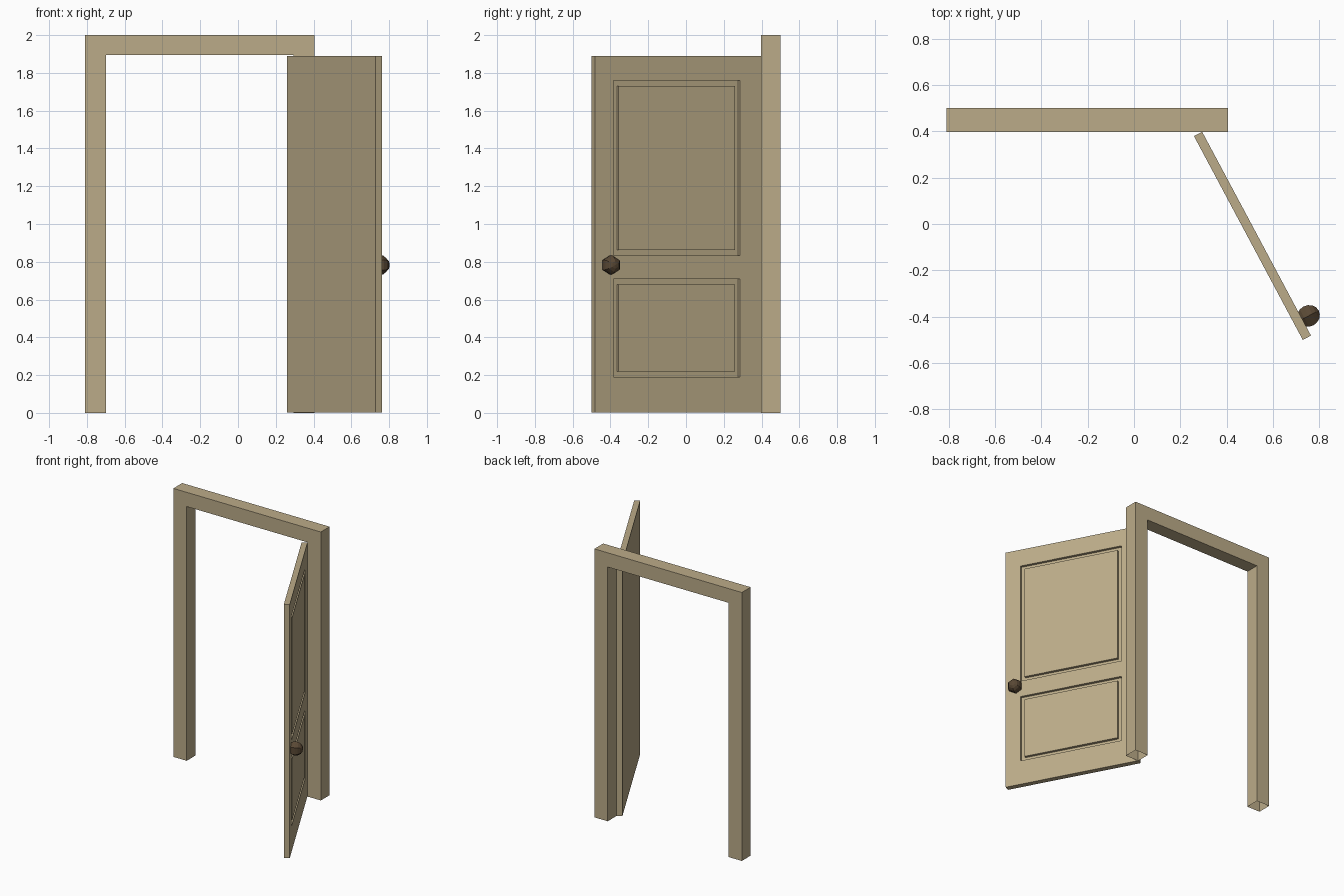
import bpy, bmesh, math
from mathutils import Vector, Matrix

if "Cube" in bpy.data.objects:
    bpy.data.objects.remove(bpy.data.objects["Cube"])


def material(name, rgb):
    m = bpy.data.materials.new(name)
    m.diffuse_color = (*rgb, 1)
    m.use_nodes = True
    m.node_tree.nodes["Principled BSDF"].inputs["Base Color"].default_value = m.diffuse_color
    return m


def add_object(name, bm, mat, matrix=Matrix()):
    mesh = bpy.data.meshes.new(name)
    bm.to_mesh(mesh)
    bm.free()
    mesh.materials.append(mat)
    ob = bpy.data.objects.new(name, mesh)
    ob.matrix_world = matrix
    bpy.context.collection.objects.link(ob)
    return ob


wood = material("painted_wood", (0.50, 0.41, 0.25))
bronze = material("dark_bronze", (0.10, 0.065, 0.035))

# Door frame: upside-down U profile, extruded in depth, open at the feet
X0, X1, W, TOP = -0.81, 0.405, 0.11, 2.0
outline = [(X0, 0), (X0, TOP), (X1, TOP), (X1, 0),
           (X1 - W, 0), (X1 - W, TOP - 0.106), (X0 + W, TOP - 0.106), (X0 + W, 0)]
bm = bmesh.new()
face = bm.faces.new([bm.verts.new((x, 0.396, z)) for x, z in outline])
ext = bmesh.ops.extrude_face_region(bm, geom=[face], use_keep_orig=True)
bmesh.ops.translate(bm, vec=(0, 0.104, 0),
                    verts=[v for v in ext["geom"] if isinstance(v, bmesh.types.BMVert)])
bmesh.ops.recalc_face_normals(bm, faces=bm.faces)
feet = [f for f in bm.faces if all(v.co.z < 1e-4 for v in f.verts)]
bmesh.ops.delete(bm, geom=feet, context='FACES_ONLY')
add_object("door_frame", bm, wood)

# Door leaf, in its own space: x from hinge to latch, panelled face at y = 0
L, T, Z0, Z1 = 0.997, 0.04, 0.002, 1.89
swing = (Matrix.Translation((0.294, 0.398, 0))
         @ Matrix.Rotation(math.radians(-61.9), 4, 'Z'))
S0, S1 = 0.127, 0.885
PANELS = [(0.191, 0.708), (0.833, 1.759)]
bm = bmesh.new()
bmesh.ops.create_cube(bm, size=1, matrix=Matrix.Translation((L / 2, -T / 2, (Z0 + Z1) / 2))
                      @ Matrix.Diagonal((L, T, Z1 - Z0, 1)))
cuts = [((s, 0, 0), (1, 0, 0)) for s in (S0, S1)]
cuts += [((0, 0, z), (0, 0, 1)) for pair in PANELS for z in pair]
for co, no in cuts:
    bmesh.ops.bisect_plane(bm, geom=bm.verts[:] + bm.edges[:] + bm.faces[:],
                           plane_co=co, plane_no=no)


def is_panel(f):
    c = f.calc_center_median()
    return (f.normal.y > 0.9 and S0 < c.x < S1
            and any(a < c.z < b for a, b in PANELS))


def push(bm, faces, dy):
    faces = bmesh.ops.extrude_discrete_faces(bm, faces=faces)["faces"]
    bmesh.ops.translate(bm, vec=(0, dy, 0), verts=list({v for f in faces for v in f.verts}))
    return faces


# Sunk groove around each raised panel
bm.normal_update()
panels = push(bm, [f for f in bm.faces if is_panel(f)], -0.02)
bm.normal_update()
bmesh.ops.inset_individual(bm, faces=panels, thickness=0.029, use_even_offset=True)
push(bm, panels, 0.02)
bm.normal_update()
add_object("door", bm, wood, swing)

# Knob: six-sided ball, axis square to the door face
bm = bmesh.new()
bmesh.ops.create_uvsphere(bm, u_segments=6, v_segments=8, radius=0.053)
bmesh.ops.scale(bm, vec=(1, 1, 0.95), verts=bm.verts)
bmesh.ops.rotate(bm, matrix=Matrix.Rotation(math.radians(-90), 3, 'X'), verts=bm.verts)
add_object("door_knob", bm, bronze, swing @ Matrix.Translation(Vector((0.917, 0.03, 0.783))))
